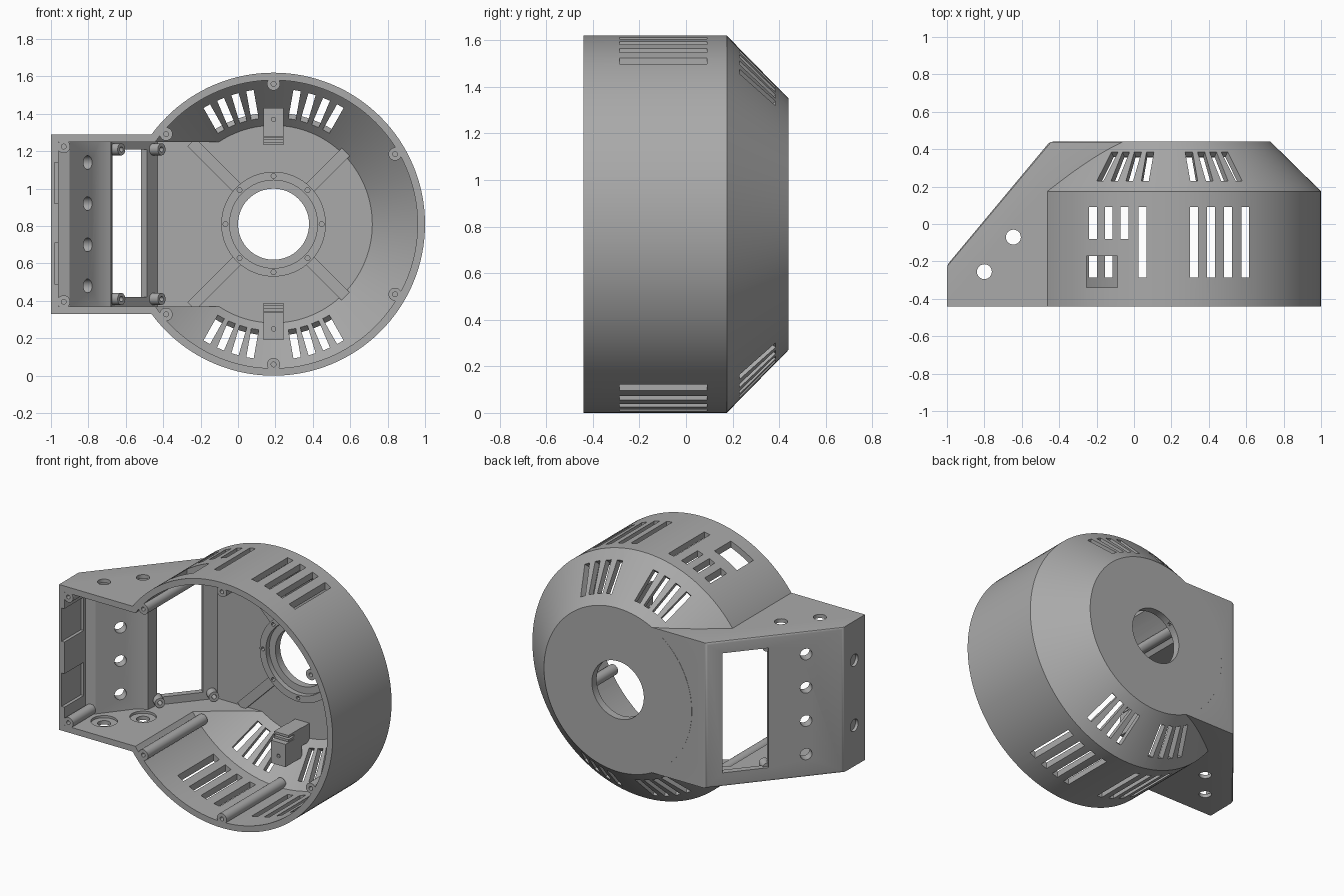
import bpy, bmesh, math
from math import radians, sin, cos
from mathutils import Matrix, Vector

if "Cube" in bpy.data.objects:
    bpy.data.objects.remove(bpy.data.objects["Cube"])

grey = bpy.data.materials.new("plain_grey")
grey.use_nodes = True
grey.diffuse_color = (0.4, 0.4, 0.4, 1)
grey.node_tree.nodes["Principled BSDF"].inputs["Base Color"].default_value = (0.4, 0.4, 0.4, 1)

CX, CZ = 0.19, 0.81           # drum axis
FRONT, BACK = -0.44, 0.44
LOW, HIGH = 0.33, 1.29        # outside of the side box
WALL = 0.04
SLOPE = math.atan2(0.66, 0.55)
SLOPE_ROT = Matrix.Rotation(SLOPE, 4, 'Z')
OUTWARD = Vector((-sin(SLOPE), cos(SLOPE), 0))
T = Matrix.Translation


def slope_point(x, z, inset=0.0):
    """Point on the slanted wall of the side box."""
    return Vector((x, -0.22 + 1.2 * (x + 1), z)) - OUTWARD * inset


def box(bm, centre, size, rot=Matrix()):
    m = T(centre) @ rot @ Matrix.Diagonal((*size, 1))
    bmesh.ops.create_cube(bm, size=1, matrix=m)


def lathe(bm, profile, origin, axis=(0, 1, 0), steps=24, closed=False):
    """Spin (radius, distance) points about an axis."""
    turn = Vector((0, 1, 0)).rotation_difference(Vector(axis)).to_matrix().to_4x4()
    m = T(origin) @ turn
    rings = []
    for r, d in profile:
        if r == 0:
            rings.append([bm.verts.new(m @ Vector((0, d, 0)))] * steps)
        else:
            rings.append([bm.verts.new(m @ Vector((r * cos(math.tau * i / steps), d,
                          r * sin(math.tau * i / steps)))) for i in range(steps)])
    pairs = list(zip(rings, rings[1:]))
    if closed:
        pairs.append((rings[-1], rings[0]))
    for a, b in pairs:
        for i in range(steps):
            j = (i + 1) % steps
            bm.faces.new(list(dict.fromkeys((a[i], a[j], b[j], b[i]))))


def rod(bm, centre, axis, radius, length, steps=24):
    h = length / 2
    lathe(bm, [(0, -h), (radius, -h), (radius, h), (0, h)], centre, axis, steps)


def boss(bm, origin, axis, radius, hole, length):
    """Post with a blind screw hole at its start."""
    deep = length * 0.7
    lathe(bm, [(0, deep), (hole, deep), (hole, 0), (radius, 0), (radius, length), (0, length)],
          origin, axis)


def prism(bm, outline, z0, z1):
    base = bm.faces.new([bm.verts.new((x, y, z0)) for x, y in outline])
    top = bmesh.ops.extrude_face_region(bm, geom=[base])["geom"]
    bmesh.ops.translate(bm, vec=(0, 0, z1 - z0),
                        verts=[v for v in top if isinstance(v, bmesh.types.BMVert)])


def finish(bm, name):
    bmesh.ops.recalc_face_normals(bm, faces=bm.faces)
    mesh = bpy.data.meshes.new(name)
    bm.to_mesh(mesh)
    bm.free()
    mesh.materials.append(grey)
    ob = bpy.data.objects.new(name, mesh)
    bpy.context.collection.objects.link(ob)
    return ob


def select(ob):
    bpy.ops.object.select_all(action='DESELECT')
    ob.select_set(True)
    bpy.context.view_layer.objects.active = ob


def combine(ob, other, operation):
    other.hide_render = True
    mod = ob.modifiers.new("join_or_cut", 'BOOLEAN')
    mod.operation, mod.solver, mod.object = operation, 'EXACT', other
    select(ob)
    bpy.ops.object.modifier_apply(modifier=mod.name)
    bpy.data.objects.remove(other)


# Outer drum with conical back
bm = bmesh.new()
lathe(bm, [(0, FRONT), (0.81, FRONT), (0.81, 0.175), (0.54, BACK), (0, BACK)],
      (CX, 0, CZ), steps=128)
shell = finish(bm, "housing_shell")

# Outer side box with softened edges
bm = bmesh.new()
prism(bm, [(-1, FRONT), (CX, FRONT), (CX, BACK), (-0.45, BACK), (-1, -0.22)], LOW, HIGH)
edges = [e for e in bm.edges
         if all(v.co.x < 0 for v in e.verts) and any(v.co.y > FRONT + 0.1 for v in e.verts)
         and not all(v.co.x < -0.99 and abs(v.co.z - e.verts[0].co.z) < 0.01 for v in e.verts)]
bmesh.ops.bevel(bm, geom=edges, offset=0.015, segments=3, profile=0.5, affect='EDGES')
combine(shell, finish(bm, "box_outside"), 'UNION')

# Hollow interior
bm = bmesh.new()
lathe(bm, [(0, -0.6), (0.77, -0.6), (0.77, 0.158), (0.528, 0.4), (0, 0.4)],
      (CX, 0, CZ), steps=128)
combine(shell, finish(bm, "drum_inside"), 'DIFFERENCE')
bm = bmesh.new()
prism(bm, [(-0.96, -0.6), (CX, -0.6), (CX, 0.4), (-0.43, 0.4), (-0.67, 0.113),
           (-0.68, 0.03), (-0.74, 0.0), (-0.9, -0.2), (-0.96, -0.22)], LOW + WALL, HIGH - WALL)
combine(shell, finish(bm, "box_inside"), 'DIFFERENCE')

# Openings
bm = bmesh.new()
rod(bm, (CX, 0.42, CZ), (0, 1, 0), 0.19, 0.2, 64)                 # shaft hole
box(bm, slope_point(-0.61, 0.815), (0.285, 0.3, 0.79), SLOPE_ROT)  # slanted window
for i in range(4):                                                 # slanted wall holes
    rod(bm, slope_point(-0.85, 0.48 + 0.22 * i), OUTWARD, 0.037, 0.3)
step = LOW + 0.025
for x, y in ((-0.645, -0.07), (-0.80, -0.255)):                    # counterbored side holes
    lathe(bm, [(0, 0.2), (0.04, 0.2), (0.04, step), (0.08, step), (0.08, 2 * CZ - step),
               (0.04, 2 * CZ - step), (0.04, 1.45), (0, 1.45)], (x, y, 0), (0, 0, 1))
for z in (0.60, 1.03):                                             # end wall sockets
    lathe(bm, [(0, -0.1), (0.04, -0.1), (0.04, 0.02), (0, 0.02)], (-1, -0.33, z), (1, 0, 0))
for side in (1, -1):
    z = CZ + side * 0.72
    for i, x in enumerate((-0.22, -0.135, -0.05, 0.045, 0.32, 0.412, 0.503, 0.595)):
        short = side > 0 and i < 3
        y0 = -0.08 if short else -0.285
        box(bm, (x, (y0 + 0.09) / 2, z), (0.042, 0.09 - y0, 0.32))
    for a in (10, 16.5, 23, 29.5):                                 # vents in the cone
        for s in (1, -1):
            spin = Matrix.Rotation(radians(s * a + (180 if side < 0 else 0)), 4, 'Y')
            centre = Vector((CX, 0.308, CZ)) + spin @ Vector((0, 0, 0.675))
            box(bm, centre, (0.04, 0.22, 0.2), spin @ Matrix.Rotation(radians(-45), 4, 'X'))
box(bm, (-0.172, -0.255, CZ + 0.72), (0.165, 0.17, 0.32))          # square port
combine(shell, finish(bm, "openings"), 'DIFFERENCE')
bm = bmesh.new()
for z in (0.60, 1.03):
    box(bm, (-0.93, -0.345, z), (0.1, 0.21, 0.22))
combine(shell, finish(bm, "socket_recesses"), 'DIFFERENCE')

# Screw bosses around the rim
bm = bmesh.new()
for a in (90, -90, 30, -30, 140, -140):
    at = (CX + 0.75 * cos(radians(a)), FRONT, CZ + 0.75 * sin(radians(a)))
    boss(bm, at, (0, 1, 0), 0.035, 0.013, 0.62)
for z in (0.395, 1.225):
    boss(bm, (-0.932, FRONT, z), (0, 1, 0), 0.035, 0.013, 0.235)
bosses = finish(bm, "rim_screw_bosses")

# Standoffs around the slanted window
bm = bmesh.new()
for x in (-0.70, -0.485):
    for z in (0.41, 1.21):
        boss(bm, slope_point(x, z, 0.1), OUTWARD, 0.032, 0.014, 0.08)
standoffs = finish(bm, "window_standoffs")

# Bearing ring with eight screw holes
bm = bmesh.new()
lathe(bm, [(0.28, 0.41), (0.28, 0.355), (0.235, 0.355), (0.235, 0.39), (0.19, 0.39),
           (0.19, 0.41)], (CX, 0, CZ), steps=64, closed=True)
ring = finish(bm, "bearing_ring")
bm = bmesh.new()
for i in range(8):
    a = radians(45 * i)
    rod(bm, (CX + 0.257 * cos(a), 0.35, CZ + 0.257 * sin(a)), (0, 1, 0), 0.013, 0.07, 12)
combine(ring, finish(bm, "ring_holes"), 'DIFFERENCE')

# Diagonal floor ribs
bm = bmesh.new()
for a, end in ((45, 0.545), (-45, 0.545), (135, 0.62), (-135, 0.62)):
    d = Vector((cos(radians(a)), 0, sin(radians(a))))
    mid = Vector((CX, 0.39, CZ)) + d * (0.27 + end) / 2
    box(bm, mid, (end - 0.27, 0.025, 0.06), Matrix.Rotation(radians(-a), 4, 'Y'))
ribs = finish(bm, "floor_ribs")

# Comb clips on the cone, above and below the shaft
bm = bmesh.new()
for s in (1, -1):
    box(bm, (CX, 0.235, CZ + s * 0.545), (0.105, 0.17, 0.15))
    box(bm, (CX, 0.32, CZ + s * 0.485), (0.105, 0.16, 0.12))
    for r in (0.43, 0.458):
        box(bm, (CX, 0.25, CZ + s * r), (0.105, 0.14, 0.015))
clips = finish(bm, "cable_clips")
bm = bmesh.new()
for s in (1, -1):
    rod(bm, (CX, 0.15, CZ + s * 0.56), (0, 1, 0), 0.012, 0.1, 12)
combine(clips, finish(bm, "clip_holes"), 'DIFFERENCE')

for ob in (shell, bosses, standoffs, ring, ribs, clips):
    select(ob)
    bpy.ops.object.shade_smooth_by_angle(angle=radians(30))
